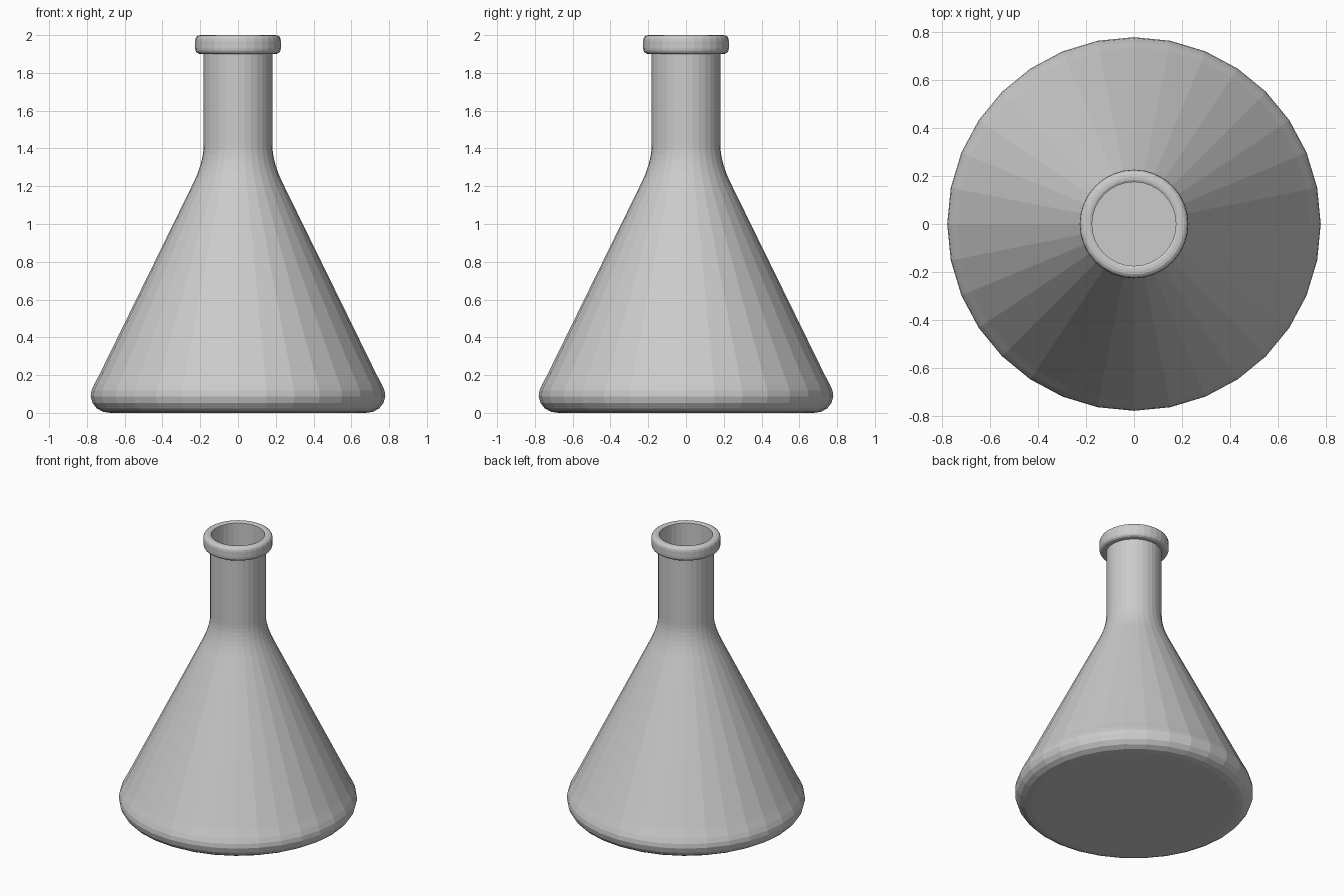
import bpy, bmesh, math

if "Cube" in bpy.data.objects:
    bpy.data.objects.remove(bpy.data.objects["Cube"])

SIDES = 32
WALL = 0.007


def fillet(a, corner, b, steps):
    """Rounded corner between a and b as (radius, height) points."""
    pts = []
    for i in range(steps + 1):
        t = i / steps
        pts.append(tuple((1 - t) ** 2 * p + 2 * t * (1 - t) * c + t * t * q
                         for p, c, q in zip(a, corner, b)))
    return pts


def lathe(name, profile):
    """Revolve a profile, closing it at the poles where radius is 0."""
    bm = bmesh.new()
    rings = []
    for r, z in profile:
        count = 1 if r == 0 else SIDES
        rings.append([bm.verts.new((r * math.cos(math.tau * i / SIDES),
                                    r * math.sin(math.tau * i / SIDES), z))
                      for i in range(count)])
    for low, high in zip(rings, rings[1:]):
        for i in range(SIDES):
            j = (i + 1) % SIDES
            if len(low) == 1:
                bm.faces.new((low[0], high[j], high[i]))
            elif len(high) == 1:
                bm.faces.new((low[i], low[j], high[0]))
            else:
                bm.faces.new((low[i], low[j], high[j], high[i]))
    bmesh.ops.recalc_face_normals(bm, faces=bm.faces)
    mesh = bpy.data.meshes.new(name)
    bm.to_mesh(mesh)
    bm.free()
    obj = bpy.data.objects.new(name, mesh)
    bpy.context.collection.objects.link(obj)
    return obj


# Conical body: rounded foot, straight cone, curved shoulder, neck
body = [(0.675, 0.0), (0.715, 0.006), (0.748, 0.024), (0.77, 0.052),
        (0.78, 0.088), (0.776, 0.118), (0.762, 0.15), (0.735, 0.2)]
body += fillet((0.235, 1.22), (0.182, 1.33), (0.182, 1.42), 7)

# Rolled lip at the mouth
lip = [(0.182, 1.9)]
lip += fillet((0.197, 1.9), (0.227, 1.9), (0.227, 1.933), 4)
lip += fillet((0.227, 1.967), (0.227, 2.0), (0.197, 2.0), 4)
lip += [(0.185, 1.999), (0.182 - WALL, 1.994)]

# Thin inner wall following the body
inner = [(r - WALL, max(z, WALL)) for r, z in reversed(body)]

lathe("flask", [(0, 0)] + body + lip + inner + [(0, WALL)])
